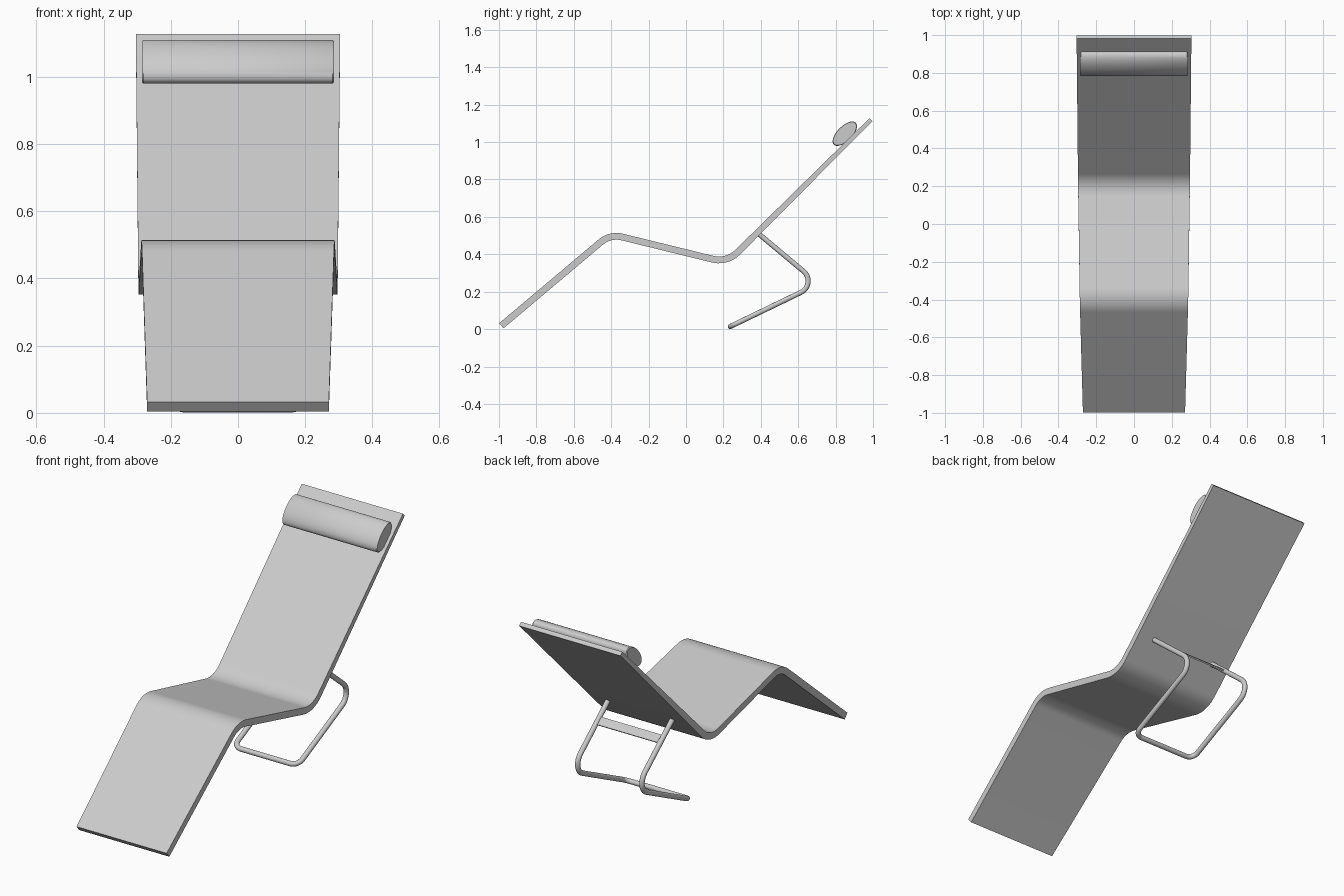
import bpy, bmesh, math
from mathutils import Vector, Matrix

if "Cube" in bpy.data.objects:
    bpy.data.objects.remove(bpy.data.objects["Cube"], do_unlink=True)

# Single light grey material
grey = bpy.data.materials.new("light grey")
grey.use_nodes = True
grey.diffuse_color = (0.6, 0.6, 0.6, 1)
grey.node_tree.nodes["Principled BSDF"].inputs["Base Color"].default_value = (0.6, 0.6, 0.6, 1)


def finish(name, bm):
    bmesh.ops.recalc_face_normals(bm, faces=bm.faces)
    mesh = bpy.data.meshes.new(name)
    bm.to_mesh(mesh)
    bm.free()
    mesh.materials.append(grey)
    obj = bpy.data.objects.new(name, mesh)
    bpy.context.collection.objects.link(obj)
    bpy.ops.object.select_all(action='DESELECT')
    obj.select_set(True)
    bpy.context.view_layer.objects.active = obj
    bpy.ops.object.shade_smooth_by_angle(angle=math.radians(35))
    return obj


def fillet(corners, tangents, steps=10):
    """Round each inner corner of a polyline with a circular arc."""
    pts = [Vector(c) for c in corners]
    path = [pts[0]]
    for a, p, b, t in zip(pts, pts[1:], pts[2:], tangents):
        u, v = (a - p).normalized(), (b - p).normalized()
        half = u.angle(v) / 2
        radius = t * math.tan(half)
        middle = (u + v).normalized()
        centre = p + middle * (t / math.cos(half))
        side = (u - v).normalized()
        sweep = math.pi / 2 - half
        for i in range(steps + 1):
            ang = sweep * (1 - 2 * i / steps)
            path.append(centre + radius * (side * math.sin(ang) - middle * math.cos(ang)))
    path.append(pts[-1])
    return path


def loft(name, rings):
    """Skin a list of closed rings and cap both ends."""
    bm = bmesh.new()
    loops = [[bm.verts.new(p) for p in ring] for ring in rings]
    n = len(loops[0])
    for a, b in zip(loops, loops[1:]):
        for i in range(n):
            j = (i + 1) % n
            bm.faces.new((a[i], a[j], b[j], b[i]))
    bm.faces.new(loops[0])
    bm.faces.new(loops[-1])
    return finish(name, bm)


def direction(path, i):
    return (path[min(i + 1, len(path) - 1)] - path[max(i - 1, 0)]).normalized()


def blend(y, stops):
    for (y0, v0), (y1, v1) in zip(stops, stops[1:]):
        if y <= y1:
            break
    return v0 + (v1 - v0) * (y - y0) / (y1 - y0)


# Folded lounger board, widening and thinning towards the head
board = fillet([(0, -0.987, 0.018), (0, -0.405, 0.508), (0, 0.22, 0.355), (0, 0.989, 1.12)],
               [0.065, 0.08])
rings = []
for i, p in enumerate(board):
    d = direction(board, i)
    normal = Vector((0, -d.z, d.y))
    w = blend(p.y, [(-1, 0.27), (-0.4, 0.287), (0.2, 0.296), (1, 0.304)])
    h = blend(p.y, [(-1, 0.018), (0.25, 0.018), (1, 0.011)])
    rings.append([p + Vector((sx * w, 0, 0)) + normal * sz * h
                  for sx, sz in ((-1, -1), (1, -1), (1, 1), (-1, 1))])
loft("lounger_board", rings)

# Bent tube support frame
X = 0.193
side = [(0.39, 0.508), (0.709, 0.242), (0.237, 0.014)]
corners = [(-X, y, z) for y, z in side] + [(X, y, z) for y, z in reversed(side)]
tube = fillet(corners, [0.104, 0.045, 0.045, 0.104])
R, N = 0.0135, 16
normal = direction(tube, 0).orthogonal().normalized()
rings = []
for i, p in enumerate(tube):
    d = direction(tube, i)
    normal = (normal - d * normal.dot(d)).normalized()
    across = d.cross(normal)
    rings.append([p + R * (normal * math.cos(k * math.tau / N) + across * math.sin(k * math.tau / N))
                  for k in range(N)])
loft("support_frame", rings)

# Flat brace between the two frame arms
top, bend = Vector(corners[0]), Vector(corners[1])
arm = (bend - top).normalized()
mid = top + arm * 0.12
mid.x = 0
bm = bmesh.new()
bmesh.ops.create_cube(bm, size=1, matrix=Matrix.Translation(mid)
                      @ Matrix.Rotation(math.atan2(arm.z, arm.y), 4, 'X')
                      @ Matrix.Diagonal((2 * X, 0.045, 0.008, 1)))
finish("frame_brace", bm)

# Oval head cushion with softened ends
rings = []
for x, s in ((-0.285, 0.95), (-0.281, 1), (0.281, 1), (0.285, 0.95)):
    ring = []
    for k in range(48):
        a, b = 0.083 * s * math.cos(k * math.tau / 48), 0.04 * s * math.sin(k * math.tau / 48)
        c = math.sqrt(0.5)
        ring.append(Vector((x, 0.849 + (a - b) * c, 1.045 + (a + b) * c)))
    rings.append(ring)
loft("head_cushion", rings)
